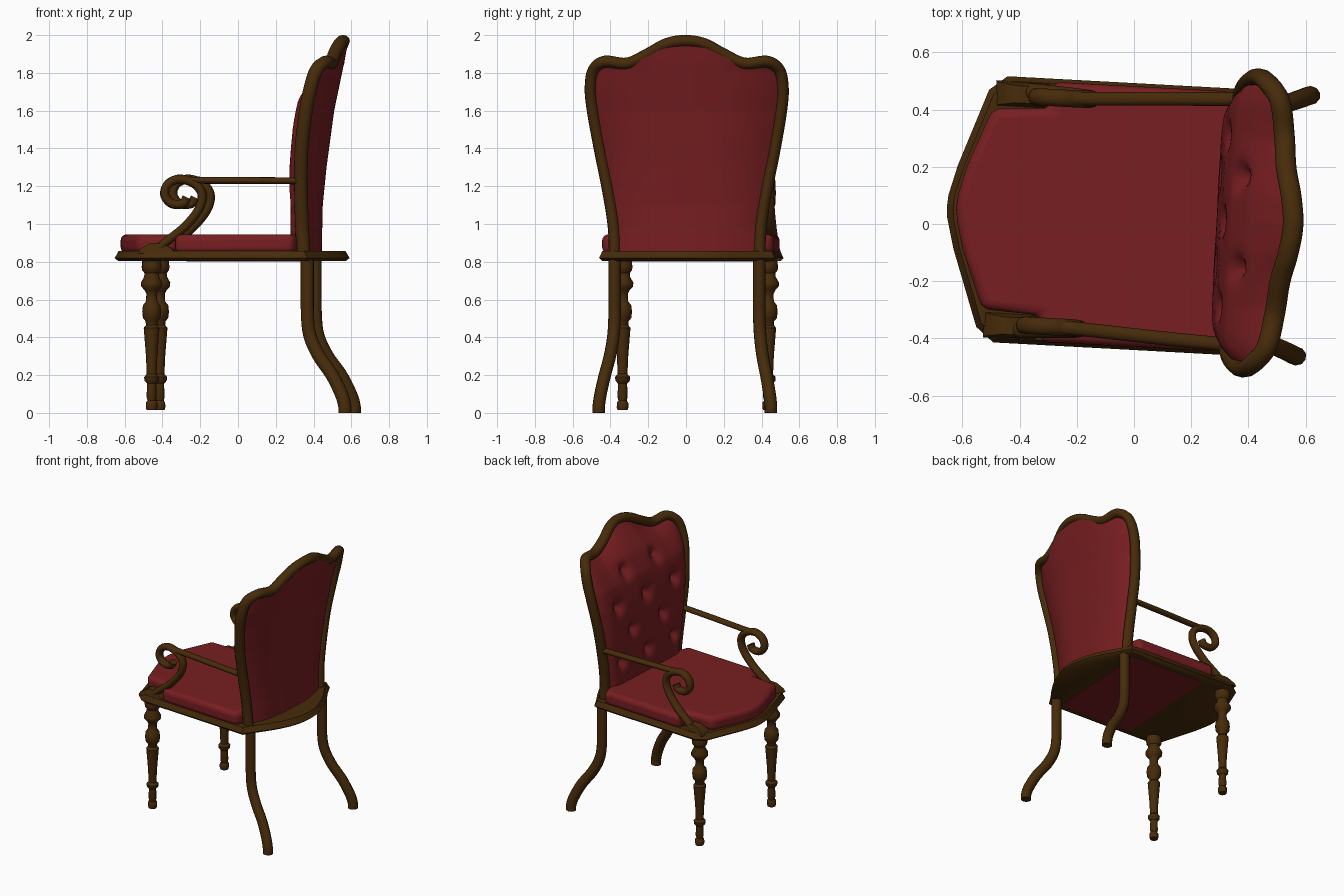
import bpy, bmesh, math
from mathutils import Vector, Matrix

if "Cube" in bpy.data.objects:
    bpy.data.objects.remove(bpy.data.objects["Cube"])

# Whole chair is turned about three degrees on its base
PLACE = Matrix.Translation((0, 0.026, 0)) @ Matrix.Rotation(math.radians(-3.1), 4, 'Z')


def material(name, col):
    m = bpy.data.materials.new(name)
    m.diffuse_color = (*col, 1)
    m.use_nodes = True
    m.node_tree.nodes["Principled BSDF"].inputs["Base Color"].default_value = m.diffuse_color
    return m


WOOD = material("dark wood", (0.062, 0.024, 0.003))
RED = material("red upholstery", (0.185, 0.013, 0.015))


def finish(bm, name, mat, mirror=False, bevel=0):
    bmesh.ops.remove_doubles(bm, verts=bm.verts, dist=0.0005)
    bmesh.ops.recalc_face_normals(bm, faces=bm.faces)
    me = bpy.data.meshes.new(name)
    bm.to_mesh(me)
    bm.free()
    me.materials.append(mat)
    ob = bpy.data.objects.new(name, me)
    bpy.context.collection.objects.link(ob)
    ob.matrix_world = PLACE
    if mirror:
        md = ob.modifiers.new("mirror", 'MIRROR')
        md.use_axis = (False, True, False)
    if bevel:
        md = ob.modifiers.new("bevel", 'BEVEL')
        md.width, md.segments = bevel, 4
        md.limit_method = 'ANGLE'
    return ob


def smooth_path(pts, n=6):
    """Catmull-Rom curve through the points."""
    p = [Vector(q) for q in pts]
    p = [2 * p[0] - p[1]] + p + [2 * p[-1] - p[-2]]
    out = []
    for i in range(1, len(p) - 2):
        a, b, c, d = p[i - 1:i + 3]
        for k in range(n):
            t = k / n
            out.append(0.5 * (2 * b + (c - a) * t + (2 * a - 5 * b + 4 * c - d) * t * t
                              + (3 * b - a - 3 * c + d) * t ** 3))
    return out + [p[-2]]


def skin(bm, rings, caps=True):
    vs = [[bm.verts.new(c) for c in r] for r in rings]
    n = len(vs[0])
    for a, b in zip(vs, vs[1:]):
        for i in range(n):
            bm.faces.new((a[i], a[(i + 1) % n], b[(i + 1) % n], b[i]))
    if caps:
        bm.faces.new(vs[0])
        bm.faces.new(vs[-1])


def sweep(bm, pts, ref, ra, rb, sides=12, n=6):
    """Oval bar along a path; ra is its half width along ref, rb across."""
    path = smooth_path(pts, n)
    rings = []
    for i, p in enumerate(path):
        t = (path[min(i + 1, len(path) - 1)] - path[max(i - 1, 0)]).normalized()
        s = (Vector(ref) - t * Vector(ref).dot(t)).normalized()
        o = t.cross(s)
        rings.append([p + s * ra * math.cos(a) + o * rb * math.sin(a)
                      for a in (2 * math.pi * k / sides for k in range(sides))])
    skin(bm, rings)


def interp(table, x):
    for (a, fa), (b, fb) in zip(table, table[1:]):
        if x <= b:
            t = max(0, (x - a) / (b - a))
            return fa + (fb - fa) * t
    return table[-1][1]


def both_sides(half):
    return half + [(x, -y) for x, y in reversed(half) if y > 0]


# Seat frame: pointed-edge rail with an opening below the cushion
bow = [(0.38 + 0.212 * math.cos(math.pi / 2 * k / 6), 0.466 * k / 6) for k in range(5, -1, -1)]
outline = both_sides([(-0.655, 0), (-0.652, 0.04), (-0.625, 0.145), (-0.53, 0.415),
                      (-0.468, 0.466), (0.39, 0.466)] + bow)


def frame_ring(z, k):
    return [(-0.03 + (x + 0.03) * k, y * k, z) for x, y in outline]


def hole_ring(z):
    return [(max(-0.25, min(0.33, x)), max(-0.41, min(0.41, y)), z) for x, y in outline]


bm = bmesh.new()
skin(bm, [frame_ring(0.803, 0.965), frame_ring(0.82, 1), frame_ring(0.834, 0.985),
          frame_ring(0.857, 0.965), hole_ring(0.857), hole_ring(0.803),
          frame_ring(0.803, 0.965)], caps=False)
finish(bm, "seat_frame", WOOD)

# Seat lining seen from below, flush with the frame
bm = bmesh.new()
skin(bm, [[(x, y, z) for x, y in ((-0.25, -0.41), (0.33, -0.41), (0.33, 0.41), (-0.25, 0.41))]
          for z in (0.802, 0.811)])
finish(bm, "seat_lining", RED)

# Seat cushion, notched round the arm posts
pad = both_sides([(-0.622, 0), (-0.617, 0.05), (-0.593, 0.145), (-0.513, 0.352),
                  (-0.31, 0.362), (-0.31, 0.455), (0.315, 0.455), (0.34, 0.38)])
bm = bmesh.new()
skin(bm, [[(x, y, z) for x, y in pad] for z in (0.845, 0.945)])
finish(bm, "seat_cushion", RED, bevel=0.032)

# Turned front legs
profile = [(0.0, 0.015), (0.027, 0.015), (0.031, 0.03), (0.03, 0.055), (0.022, 0.065),
           (0.027, 0.085), (0.024, 0.155), (0.038, 0.17), (0.04, 0.19), (0.026, 0.205),
           (0.03, 0.3), (0.042, 0.45), (0.03, 0.465), (0.032, 0.485), (0.046, 0.502),
           (0.05, 0.535), (0.046, 0.57), (0.03, 0.59), (0.028, 0.63), (0.038, 0.65),
           (0.056, 0.67), (0.057, 0.69), (0.04, 0.72), (0.038, 0.74), (0.05, 0.755),
           (0.053, 0.775), (0.05, 0.79), (0.05, 0.82)]
bm = bmesh.new()
skin(bm, [[(-0.437 + max(r, 0.001) * math.cos(a), 0.386 + max(r, 0.001) * math.sin(a), z)
           for a in (2 * math.pi * k / 20 for k in range(20))] for r, z in profile])
finish(bm, "front_leg", WOOD, mirror=True)

# Back legs sweeping outward
bm = bmesh.new()
sweep(bm, [(0.388, 0.383, 0.83), (0.388, 0.383, 0.65), (0.39, 0.384, 0.5), (0.405, 0.39, 0.4),
           (0.452, 0.405, 0.3), (0.522, 0.428, 0.2), (0.572, 0.448, 0.1), (0.59, 0.456, 0.04),
           (0.592, 0.456, 0)], (0, 1, 0), 0.033, 0.036, sides=10)
finish(bm, "back_leg", WOOD, mirror=True)

# Back frame: posts and wavy crest in one bar
half = [(0.37, 0.383, 0.83), (0.36, 0.392, 1.0), (0.357, 0.425, 1.2), (0.362, 0.465, 1.4),
        (0.387, 0.5, 1.6), (0.412, 0.51, 1.72), (0.442, 0.492, 1.815), (0.488, 0.43, 1.86),
        (0.51, 0.31, 1.85), (0.522, 0.2, 1.9), (0.545, 0.1, 1.953)]
bm = bmesh.new()
sweep(bm, half + [(0.557, 0, 1.97)] + [(x, -y, z) for x, y, z in reversed(half)],
      (1, 0, 0), 0.036, 0.031)
finish(bm, "back_frame", WOOD)

# Upholstered back: smooth bowed rear, buttoned front
TOP = [(0, 1.965), (0.1, 1.95), (0.2, 1.895), (0.3, 1.855), (0.43, 1.86), (0.47, 1.85),
       (0.5, 1.795)]
WIDTH = [(0.85, 0.38), (1, 0.39), (1.2, 0.424), (1.4, 0.464), (1.6, 0.496), (1.72, 0.507),
         (1.8, 0.49), (1.86, 0.46), (2, 0.45)]
EDGE = [(0.85, 0.37), (1, 0.36), (1.2, 0.357), (1.4, 0.362), (1.6, 0.387), (1.72, 0.412),
        (1.81, 0.44), (1.86, 0.485), (1.97, 0.55)]
REAR = [(0.85, 0.44), (1.1, 0.445), (1.3, 0.465), (1.6, 0.505), (1.85, 0.557), (1.97, 0.577)]
FRONT = [(0.85, 0.298), (1.1, 0.288), (1.3, 0.29), (1.5, 0.306), (1.65, 0.332), (1.78, 0.385),
         (1.92, 0.475), (1.97, 0.53)]
BUTTONS = [(y, z) for z, row in ((1.7, (-0.16, 0.16)), (1.5, (-0.3, 0, 0.3)),
                                 (1.3, (-0.16, 0.16)), (1.1, (-0.28, 0, 0.28))) for y in row]


def back_point(u, v, front):
    z = 0.85 + v * (interp(TOP, abs(u) * 0.5) - 0.85)
    y = u * interp(WIDTH, z)
    e = interp(EDGE, z)
    x = e + (interp(REAR, z) - e) * (1 - abs(u) ** 3)
    if front:
        s = (1 - abs(u) ** 16) * (1 - v ** 14)
        x += (interp(FRONT, z) - x) * s
        x += s * sum(0.05 * math.exp(-((y - b) ** 2 + 0.7 * (z - c) ** 2) / 0.0014)
                     for b, c in BUTTONS)
    return x, y, z


N, M = 64, 72
bm = bmesh.new()
for front in (False, True):
    g = [[bm.verts.new(back_point(math.sin(math.pi * (i / N - 0.5)), j / M, front))
          for i in range(N + 1)] for j in range(M + 1)]
    for j in range(M):
        for i in range(N):
            bm.faces.new((g[j][i], g[j][i + 1], g[j + 1][i + 1], g[j + 1][i]))
finish(bm, "back_upholstery", RED)

# Arms: S-shaped post running into a scroll, plus a slim rail
bm = bmesh.new()
sweep(bm, [(-0.43, 0.415, 0.84), (-0.365, 0.415, 0.9), (-0.265, 0.41, 0.98),
           (-0.19, 0.405, 1.07), (-0.168, 0.402, 1.15), (-0.205, 0.4, 1.21),
           (-0.285, 0.4, 1.238), (-0.348, 0.4, 1.212), (-0.367, 0.4, 1.155),
           (-0.33, 0.4, 1.108), (-0.27, 0.4, 1.108), (-0.25, 0.4, 1.14)],
      (0, 1, 0), 0.03, 0.024)
sweep(bm, [(-0.26, 0.4, 1.233), (-0.15, 0.404, 1.231), (0.1, 0.418, 1.23), (0.36, 0.43, 1.228)],
      (0, 1, 0), 0.024, 0.018)
finish(bm, "arm", WOOD, mirror=True)

# Flared foot of each arm post
bm = bmesh.new()
skin(bm, [[(-0.41 + sx * w, 0.405 + sy * d, z) for sx, sy in ((-1, -1), (1, -1), (1, 1), (-1, 1))]
          for w, d, z in ((0.095, 0.045, 0.845), (0.085, 0.04, 0.868), (0.03, 0.03, 0.9))])
finish(bm, "arm_foot", WOOD, mirror=True)

# Smooth shading with crisp edges
for ob in bpy.data.objects:
    ob.select_set(True)
    bpy.context.view_layer.objects.active = ob
bpy.ops.object.shade_smooth_by_angle(angle=math.radians(40))
